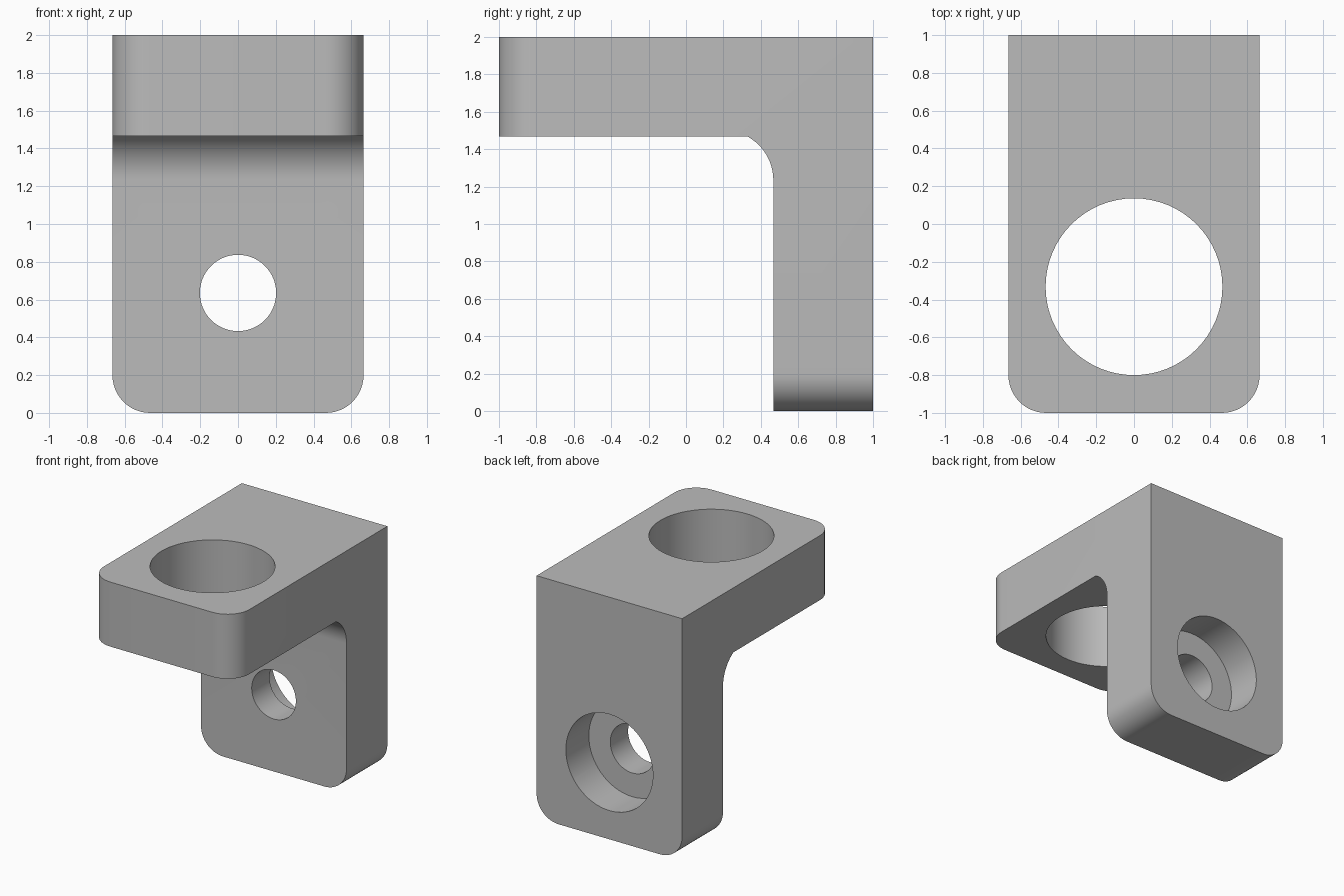
import bpy, bmesh, math
from mathutils import Vector

cube = bpy.data.objects.get("Cube")
if cube:
    bpy.data.objects.remove(cube, do_unlink=True)

HALF_WIDTH = 0.665
INNER_Y = 0.467      # front face of the upright
UNDER_Z = 1.467      # underside of the shelf
HOLE_Z = 0.635

grey = bpy.data.materials.new("plain grey")
grey.use_nodes = True
grey.diffuse_color = (0.5, 0.5, 0.5, 1)
grey.node_tree.nodes["Principled BSDF"].inputs["Base Color"].default_value = (0.5, 0.5, 0.5, 1)


def add_object(name, bm):
    mesh = bpy.data.meshes.new(name)
    bmesh.ops.recalc_face_normals(bm, faces=bm.faces)
    bm.to_mesh(mesh)
    bm.free()
    mesh.materials.append(grey)
    obj = bpy.data.objects.new(name, mesh)
    bpy.context.collection.objects.link(obj)
    return obj


def cutter(name, radius, depth, location, along_y=False):
    bpy.ops.mesh.primitive_cylinder_add(
        vertices=64, radius=radius, depth=depth, location=location,
        rotation=(math.pi / 2 if along_y else 0, 0, 0))
    obj = bpy.context.object
    obj.name = name
    obj.data.materials.append(grey)
    obj.hide_render = True
    return obj


# Side profile: shelf, upright and the fillet in the inner corner
radius = 0.267
centre_y, centre_z = INNER_Y - radius, UNDER_Z - 0.233
sweep = math.asin(0.233 / radius)
profile = [(1, 0), (1, 2), (-1, 2), (-1, UNDER_Z)]
for i in range(13):
    a = sweep * (1 - i / 12)
    profile.append((centre_y + radius * math.cos(a), centre_z + radius * math.sin(a)))
profile.append((INNER_Y, 0))

bm = bmesh.new()
face = bm.faces.new([bm.verts.new((-HALF_WIDTH, y, z)) for y, z in profile])
new = bmesh.ops.extrude_face_region(bm, geom=[face])["geom"]
bmesh.ops.translate(bm, vec=(2 * HALF_WIDTH, 0, 0),
                    verts=[v for v in new if isinstance(v, bmesh.types.BMVert)])

# Rounded corners at the shelf's front and the upright's foot
corners = []
for e in bm.edges:
    a, b = (v.co for v in e.verts)
    at_front = a.y < -0.99 and b.y < -0.99
    at_foot = a.z < 0.01 and b.z < 0.01
    if (at_front or at_foot) and abs(a.x - b.x) < 0.01:
        corners.append(e)
bmesh.ops.bevel(bm, geom=corners, offset=0.2, segments=12, profile=0.5, affect='EDGES')
bracket = add_object("bracket", bm)

# Holes: large shelf hole, bolt hole and its counterbore in the back
cutters = [
    cutter("shelf_hole_cutter", 0.468, 1, (0, -0.332, 1.75)),
    cutter("bolt_hole_cutter", 0.202, 1, (0, 0.75, HOLE_Z), True),
    cutter("counterbore_cutter", 0.398, 0.6, (0, 1, HOLE_Z), True),
]
bpy.ops.object.select_all(action='DESELECT')
bracket.select_set(True)
bpy.context.view_layer.objects.active = bracket
for c in cutters:
    mod = bracket.modifiers.new(c.name, 'BOOLEAN')
    mod.operation = 'DIFFERENCE'
    mod.solver = 'EXACT'
    mod.object = c
    bpy.ops.object.modifier_apply(modifier=mod.name)
    bpy.data.objects.remove(c, do_unlink=True)

bpy.ops.object.shade_smooth_by_angle(angle=math.radians(25))
